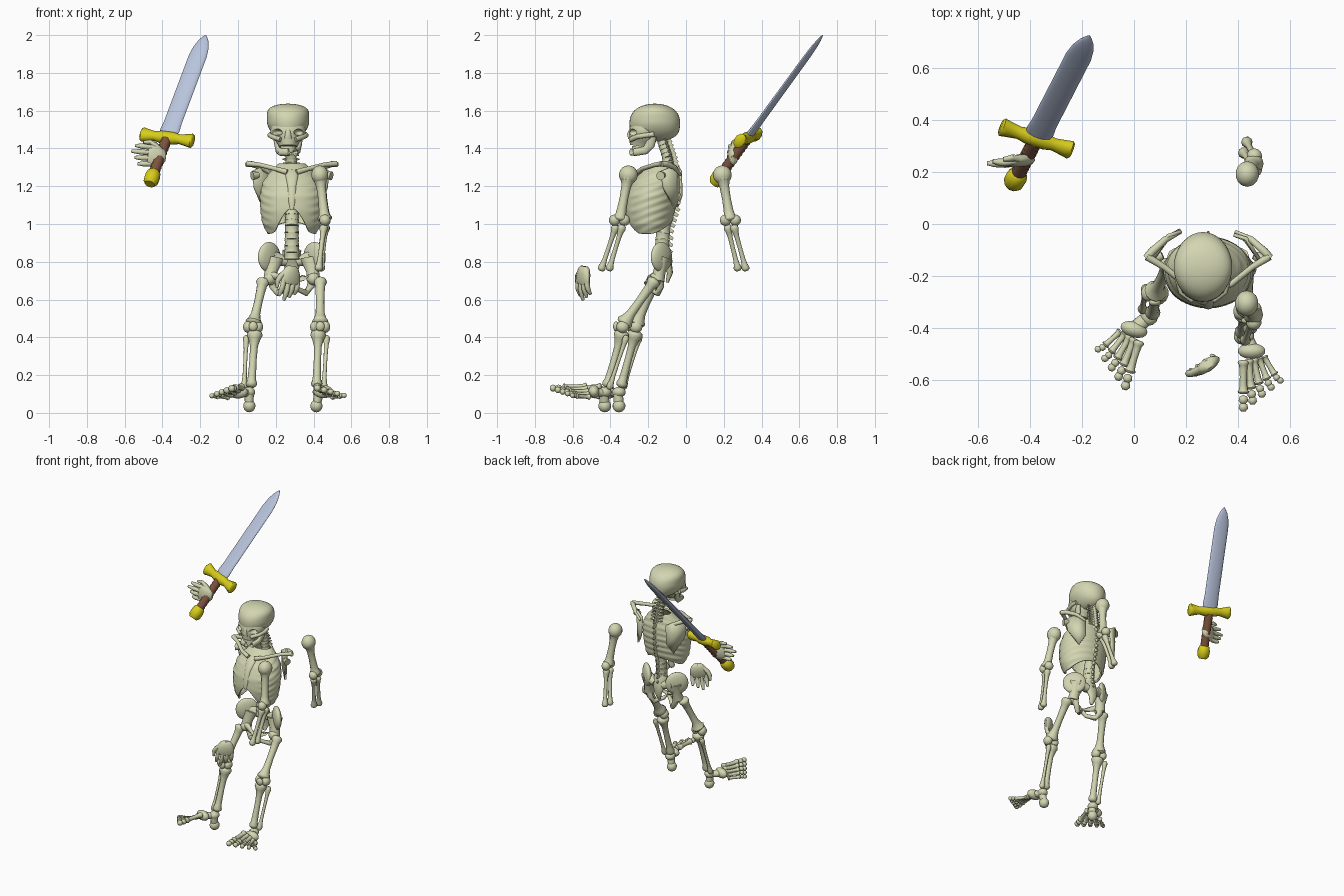
import bpy, bmesh, math
from mathutils import Vector, Matrix

if "Cube" in bpy.data.objects:
    bpy.data.objects.remove(bpy.data.objects["Cube"], do_unlink=True)


def material(name, rgb):
    m = bpy.data.materials.new(name)
    m.use_nodes = True
    m.diffuse_color = (*rgb, 1)
    m.node_tree.nodes["Principled BSDF"].inputs["Base Color"].default_value = (*rgb, 1)
    return m


BONE = material("bone", (0.65, 0.67, 0.44))
STEEL = material("steel", (0.49, 0.56, 0.73))
GOLD = material("gold", (0.68, 0.61, 0.01))
LEATHER = material("brown leather", (0.21, 0.088, 0.05))
CX = 0.285  # middle of the torso


def finish(name, bm, mat=BONE, angle=50):
    bmesh.ops.recalc_face_normals(bm, faces=bm.faces)
    me = bpy.data.meshes.new(name)
    bm.to_mesh(me)
    bm.free()
    me.materials.append(mat)
    me.shade_smooth()
    me.set_sharp_from_angle(angle=math.radians(angle))
    ob = bpy.data.objects.new(name, me)
    bpy.context.collection.objects.link(ob)
    return ob


def tube(name, path, mat=BONE, side=None, segs=12):
    """Skin elliptical rings (point, half width, half thickness) along a path."""
    bm = bmesh.new()
    pts = [Vector(p[0]) for p in path]
    rings = []
    for i, (_, a, b) in enumerate(path):
        d = (pts[min(i + 1, len(pts) - 1)] - pts[max(i - 1, 0)]).normalized()
        s = Vector(side) if side else Vector((1, 0, 0) if abs(d.x) < 0.8 else (0, 1, 0))
        u = (s - d * s.dot(d)).normalized()
        v = d.cross(u)
        rings.append([bm.verts.new(pts[i] + u * a * math.cos(t) + v * b * math.sin(t))
                      for t in (math.tau * k / segs for k in range(segs))])
    for r, q in zip(rings, rings[1:]):
        for k in range(segs):
            n = (k + 1) % segs
            bm.faces.new((r[k], r[n], q[n], q[k]))
    bm.faces.new(rings[0])
    bm.faces.new(rings[-1])
    return finish(name, bm, mat)


def bone(name, p, q, r1, shaft, r2, segs=10):
    """Long bone with a knob at each end."""
    p, q = Vector(p), Vector(q)
    prof = [(0, r1 * .5), (.03, r1 * .9), (.08, r1), (.15, r1 * .75), (.27, shaft * 1.1),
            (.5, shaft), (.75, shaft * 1.1), (.86, r2 * .75), (.93, r2), (.97, r2 * .9), (1, r2 * .5)]
    return tube(name, [(p.lerp(q, t), r, r) for t, r in prof], segs=segs)


def ball(name, c, r, mat=BONE, rot=None, segs=14, deform=None):
    bm = bmesh.new()
    bmesh.ops.create_uvsphere(bm, u_segments=segs, v_segments=max(5, segs * 2 // 3), radius=1)
    for v in bm.verts:
        co = deform(v.co) if deform else v.co
        v.co = Vector((co.x * r[0], co.y * r[1], co.z * r[2]))
        if rot:
            v.co = rot @ v.co
        v.co += Vector(c)
    return finish(name, bm, mat)


def at(s, x, y, z):
    return Vector((CX + s * x, y, z))


SIDES = ((-1, "right"), (1, "left"))

# Skull: flat sided on top, full at the lower back
HX = 0.265


def cranium_shape(c):
    wide = 1 + .6 * c.z ** 2 if c.z > 0 else 1 + .15 * c.z
    deep = 1 + .35 * c.z ** 2 if c.z < 0 else 1 + .12 * c.z ** 2
    return Vector((max(-1, min(1, c.x * wide)), max(-1, min(1, c.y * deep)), max(c.z, -.95)))


cranium = ball("cranium", (HX, -.165, 1.537), (.112, .134, .1), segs=36, deform=cranium_shape)
face = tube("face", [((HX, -.215, 1.53), .088, .068), ((HX, -.22, 1.50), .094, .079),
                     ((HX, -.225, 1.465), .092, .077), ((HX, -.235, 1.44), .064, .067),
                     ((HX, -.24, 1.41), .048, .058)], segs=24)
for s, n in SIDES:
    socket = ball(n + "_eye_socket_cutter", (HX + s * .058, -.295, 1.485), (.028, .05, .018))
    socket.hide_render = True
    socket.hide_set(True)
    for part in (cranium, face):
        cut = part.modifiers.new("socket", 'BOOLEAN')
        cut.operation = 'DIFFERENCE'
        cut.object = socket
    tube(n + "_cheekbone", [((HX + s * x, y, z), .012, .013) for x, y, z in
                            ((.092, -.17, 1.475), (.097, -.21, 1.47), (.084, -.26, 1.462), (.04, -.292, 1.447))])
    tube(n + "_jaw", [((HX + s * x, y, z), a, b) for x, y, z, a, b in
                      ((.07, -.175, 1.465, .01, .02), (.06, -.19, 1.42, .013, .026),
                       (.052, -.215, 1.39, .015, .022), (.038, -.27, 1.38, .018, .02), (-.005, -.285, 1.38, .018, .021))])
tube("nose_bone", [((HX, -.285, 1.505), .012, .012), ((HX, -.3, 1.475), .016, .012), ((HX, -.298, 1.45), .02, .008)])
tube("lower_teeth", [((HX, -.24, 1.38), .044, .048), ((HX, -.24, 1.413), .04, .046)], segs=16)

# Spine: vertebral bodies with rear spurs, side spurs above the waist
spine = [Vector(p) for p in ((HX, -.13, 1.45), (.28, -.1, 1.36), (CX, -.085, 1.27),
                             (CX, -.085, 1.1), (CX, -.12, .98), (CX, -.13, .83))]
COUNT = 22
for i in range(COUNT):
    t = i / (COUNT - 1) * (len(spine) - 1)
    k = min(int(t), len(spine) - 2)
    c = spine[k].lerp(spine[k + 1], t - k)
    d = (spine[k + 1] - spine[k]).normalized()
    r = .026 + .015 * i / COUNT
    h = (spine[k + 1] - spine[k]).length * (len(spine) - 1) / COUNT * .5
    tube(f"vertebra_{i}", [(c - d * h, r, r), (c, r * .93, r * .93), (c + d * h, r, r)])
    tube(f"rear_spur_{i}", [(c, .01, .012), (c + Vector((0, .035, -.005)), .009, .013),
                            (c + Vector((0, .054, -.017)), .005, .009)], segs=6)
    if i < 15:
        tube(f"side_spur_{i}", [(c + Vector((x * r * 1.5, .018, 0)), a, a) for x, a in ((-1, .005), (0, .012), (1, .005))], segs=6)
tube("sacrum", [((CX, -.12, .86), .05, .025), ((CX, -.1, .80), .048, .025),
                ((CX, -.085, .74), .03, .016), ((CX, -.1, .69), .01, .008)])

# Rib cage: ridged shell, arched open at the lower front
LEVELS = ((.94, .125, -.28, -.1), (1.0, .155, -.312, -.075), (1.07, .166, -.325, -.06), (1.15, .17, -.318, -.05),
          (1.22, .155, -.285, -.05), (1.27, .12, -.245, -.06), (1.325, .065, -.175, -.075))


def level(z):
    for lo, hi in zip(LEVELS, LEVELS[1:]):
        if z <= hi[0]:
            t = max(0, (z - lo[0]) / (hi[0] - lo[0]))
            return [a + (b - a) * t for a, b in zip(lo[1:], hi[1:])]
    return LEVELS[-1][1:]


bm = bmesh.new()
ROWS, COLS = 60, 56
grid = []
for j in range(ROWS + 1):
    row = []
    for i in range(COLS):
        a = math.tau * i / COLS
        front = math.cos(a)
        low = .948 + .135 * max(0, front) ** 8 + .06 * max(0, -front) ** 2
        z = low + (1.32 - low) * j / ROWS
        rx, yf, yb = level(z)
        ridge = 1 + .012 * math.sin(math.tau * (z + .05 * front) / .042) * (1 - max(0, front) ** 12)
        row.append(bm.verts.new((CX + rx * ridge * math.sin(a),
                                 (yf + yb) / 2 - (yb - yf) / 2 * ridge * front, z)))
    grid.append(row)
for r, q in zip(grid, grid[1:]):
    for i in range(COLS):
        n = (i + 1) % COLS
        bm.faces.new((r[i], r[n], q[n], q[i]))
ribs = finish("rib_cage", bm)
shell = ribs.modifiers.new("thickness", 'SOLIDIFY')
shell.thickness = .012
tube("breastbone", [((CX, -.322, 1.075), .01, .006), ((CX, -.319, 1.12), .018, .009), ((CX, -.298, 1.2), .022, .009),
                    ((CX, -.253, 1.26), .034, .011), ((CX, -.225, 1.28), .025, .01)])

# Shoulder girdle and pelvis, mirrored
for s, n in SIDES:
    tube(n + "_collarbone", [(at(s, x, y, z), r, r) for x, y, z, r in
                             ((.025, -.25, 1.275, .015), (.09, -.23, 1.293, .012), (.17, -.165, 1.313, .012),
                              (.235, -.125, 1.32, .015))])
    bm = bmesh.new()
    plate = [bm.verts.new(at(s, *p)) for p in ((.1, -.035, 1.28), (.15, -.05, 1.31), (.2, -.13, 1.28),
                                              (.19, -.115, 1.19), (.145, -.055, 1.08), (.105, -.03, 1.15))]
    hub = bm.verts.new(at(s, .15, -.055, 1.2))
    for k in range(6):
        bm.faces.new((plate[k], plate[(k + 1) % 6], hub))
    blade = finish(n + "_shoulder_blade", bm)
    blade.modifiers.new("thickness", 'SOLIDIFY').thickness = .014
    tube(n + "_shoulder_ridge", [(at(s, x, y, z), r, r) for x, y, z, r in
                                 ((.105, -.03, 1.26, .007), (.165, -.06, 1.3, .013), (.215, -.105, 1.318, .016),
                                  (.238, -.13, 1.315, .014))])
    tube(n + "_shoulder_socket", [(at(s, .175, -.12, 1.26), .015, .015), (at(s, .21, -.135, 1.255), .024, .024)])
    ball(n + "_hip_blade", at(s, .12, -.13, .825), (.078, .028, .08), rot=Matrix.Rotation(-s * .75, 3, 'Z'), segs=18)
    tube(n + "_hip_neck", [(at(s, .1, -.125, .82), .058, .038), (at(s, .11, -.14, .75), .034, .032),
                           (at(s, .115, -.15, .7), .036, .036)])
    tube(n + "_sacral_joint", [(at(s, .03, -.1, .80), .03, .025), (at(s, .1, -.115, .82), .035, .04)])
    tube(n + "_pubic_ring", [(at(s, x, y, z), r, r) for x, y, z, r in
                             ((.11, -.155, .73, .022), (.06, -.19, .715, .016), (0, -.205, .69, .018), (.03, -.19, .655, .014),
                              (.075, -.15, .635, .018), (.1, -.135, .67, .02), (.11, -.145, .72, .025))])


# Legs and feet
def leg(n, s, hip, knee, ankle, heel, tarsal, yaw):
    hip, knee, ankle, heel, tarsal = map(Vector, (hip, knee, ankle, heel, tarsal))
    out = Vector((s, 0, 0))
    ball(n + "_hip_ball", hip - out * .035, (.034,) * 3)
    bone(n + "_thigh", hip, knee + Vector((0, 0, .01)), .036, .022, .044, 12)
    for k in (-1, 1):
        ball(n + "_knee_knob", knee + out * k * .026, (.028, .034, .032))
    ball(n + "_kneecap", knee + Vector((0, -.036, .003)), (.024, .015, .026))
    bone(n + "_shin", knee - out * .01 + Vector((0, 0, -.02)), ankle - out * .012, .042, .019, .03, 12)
    bone(n + "_calf", knee + out * .035 + Vector((0, .022, -.045)), ankle + out * .026 + Vector((0, .012, -.01)), .018, .01, .019)
    ball(n + "_ankle", ankle + Vector((0, -.01, -.025)), (.034, .036, .028))
    tube(n + "_heel_neck", [(ankle + Vector((0, -.015, -.03)), .026, .026), (heel, .022, .026)])
    ball(n + "_heel", heel, (.033, .034, .034))
    rot = Matrix.Rotation(yaw, 3, 'Z')

    def loc(x, y, z):
        return tarsal + rot @ Vector((s * x, y, z))
    ball(n + "_instep", tarsal, (.054, .031, .034), rot=rot)
    tube(n + "_arch", [(ankle + Vector((0, -.01, -.03)), .026, .022), (tarsal, .03, .024)])
    for i in range(5):
        t = i / 4
        h = .027 - .055 * t
        w = .022 - .006 * t
        bone(f"{n}_foot_bone_{i}", loc(-.032 + .078 * t, -.035 + .015 * t, h), loc(-.032 + .122 * t, -.165 + .072 * t, h * .8),
             w, w * .62, w, 8)
        for j, y in enumerate((.187, .216)):
            ball(f"{n}_toe_{i}_{j}", loc(-.032 + (.128 + .014 * j) * t, -y + (.085 + .018 * j) * t, h * .7),
                 (w * .9, w * .9, w * .85), segs=7, rot=rot)


leg("right", -1, (.135, -.155, .71), (.08, -.265, .455), (.058, -.345, .135), (.06, -.355, .037), (0, -.405, .11), math.radians(-17))
leg("left", 1, (.435, -.16, .71), (.435, -.335, .455), (.428, -.42, .135), (.415, -.43, .037), (.452, -.488, .112), 0)


# Two loose arms
def arm(n, shoulder, elbow, wrist):
    shoulder, elbow, wrist = map(Vector, (shoulder, elbow, wrist))
    ball(n + "_shoulder_ball", shoulder, (.046, .05, .05))
    bone(n + "_upper_arm", shoulder, elbow, .042, .023, .038, 12)
    for k in (-1, 1):
        ball(n + "_elbow_knob", elbow + Vector((0, k * .026, .005)), (.03, .03, .03))
        off = Vector((.006 * k, .021 * k, 0))
        bone(n + "_forearm_bone", elbow + off * .8 - Vector((0, 0, .02)), wrist + off, .023, .012, .022)


arm("front_arm", (.433, -.305, 1.26), (.46, -.352, 1.015), (.432, -.43, .752))
arm("rear_arm", (.435, .192, 1.26), (.462, .235, 1.015), (.425, .298, .752))


# Hands: palm, four fingers and a thumb
def hand(n, o, f, w, curl):
    o, f, w = Vector(o), Vector(f).normalized(), Vector(w)
    w = (w - f * w.dot(f)).normalized()
    c = f.cross(w) * curl
    tube(n + "_palm", [(o + f * a, b, t) for a, b, t in
                       ((-.062, .026, .016), (-.05, .042, .024), (-.02, .056, .025), (.015, .06, .021), (.035, .05, .013))],
         side=w)
    for i in range(4):
        k = i - 1.5
        size = .065 + .04 * (1 - abs(k - .5) / 2)
        root = o + f * .015 + w * k * .029
        tip = f * size + w * k * .003
        tube(f"{n}_finger_{i}", [(root, .014, .014), (root + tip * .35 + c * .004, .0135, .0135), (root + tip * .5 + c * .008, .0145, .0145),
                                 (root + tip * .75 + c * .022, .013, .012), (root + tip + c * .04, .008, .008)], segs=8)
    tube(n + "_thumb", [(o - f * .035 + w * .03, .016, .016), (o + w * .062 + c * .01, .015, .015),
                        (o + f * .025 + w * .072 + c * .022, .014, .014), (o + f * .06 + w * .07 + c * .03, .008, .008)], segs=8)


hand("loose_hand", (.28, -.545, .715), (-.08, -.12, -1), (-.83, -.55, 0), .7)
hand("sword_hand", (-.445, .242, 1.36), (-1, -.25, .1), (.1, .1, 1), .5)

# Sword
G = Vector((-.375, .328, 1.457))
D = (Vector((-.172, .722, 1.998)) - G).normalized()
W = Vector((.27, -.09, -.035))
W = (W - D * W.dot(D)).normalized()
LENGTH = .703
tube("sword_blade", [(G + D * s, a, b) for s, a, b in
                     ((.01, .046, .018), (.05, .054, .018), (.1, .05, .016), (.56, .05, .014), (.62, .042, .012),
                      (.665, .027, .009), (.69, .012, .005), (LENGTH, .002, .001))], STEEL, W, 16)
tube("sword_guard", [(G + W * x, a, b) for x, a, b in
                     ((-.146, .034, .024), (-.138, .043, .031), (-.115, .037, .028), (-.07, .026, .025), (-.035, .034, .032),
                      (.035, .034, .032), (.07, .026, .025), (.115, .037, .028), (.138, .043, .031), (.146, .034, .024))], GOLD, D, 10)
tube("sword_grip", [(G - D * (.01 + .25 * i / 20), r, r) for i, r in enumerate([.026, .03] * 10 + [.026])], LEATHER, W)
tube("sword_pommel", [(G - D * s, r, r) for s, r in ((.225, .022), (.24, .036), (.265, .042), (.3, .04), (.318, .028))], GOLD, W, 10)
